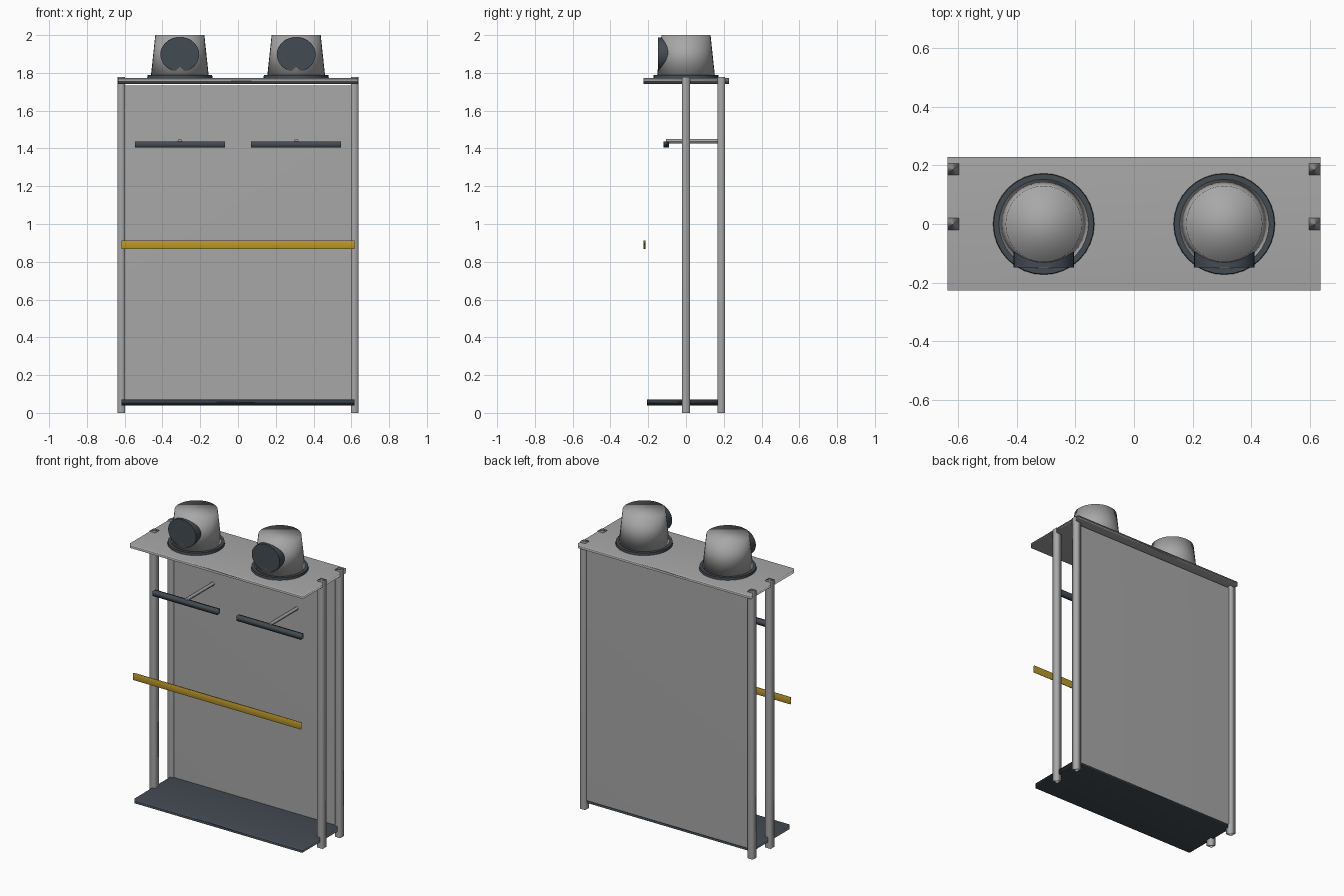
import bpy
import math

if "Cube" in bpy.data.objects:
    bpy.data.objects.remove(bpy.data.objects["Cube"], do_unlink=True)


def make_material(name, rgb):
    mat = bpy.data.materials.new(name)
    mat.use_nodes = True
    colour = (*rgb, 1.0)
    mat.diffuse_color = colour
    mat.node_tree.nodes["Principled BSDF"].inputs["Base Color"].default_value = colour
    return mat


GREY = make_material("light_grey", (0.39, 0.39, 0.39))
DARK = make_material("dark_slate", (0.055, 0.070, 0.085))
YELLOW = make_material("yellow", (0.50, 0.31, 0.025))


def finish(name, mat):
    obj = bpy.context.object
    obj.name = name
    obj.data.materials.append(mat)
    return obj


def box(name, low, high, mat):
    """Soft-shaded box between two corners; large faces keep flat normals."""
    centre = [(a + b) / 2 for a, b in zip(low, high)]
    bpy.ops.mesh.primitive_cube_add(size=1, location=centre)
    obj = finish(name, mat)
    obj.scale = [b - a for a, b in zip(low, high)]
    bpy.ops.object.transform_apply(location=False, rotation=False, scale=True)
    bpy.ops.object.shade_smooth()
    obj.modifiers.new("weighted_normals", "WEIGHTED_NORMAL")
    return obj


def cone(name, r_low, r_high, low, high, x, mat, sides=32):
    bpy.ops.mesh.primitive_cone_add(
        vertices=sides, radius1=r_low, radius2=r_high,
        depth=high - low, location=(x, 0, (low + high) / 2))
    return finish(name, mat)


def rod_along_y(name, radius, y_front, y_back, x, z, mat, sides):
    bpy.ops.mesh.primitive_cylinder_add(
        vertices=sides, radius=radius, depth=y_back - y_front,
        location=(x, (y_front + y_back) / 2, z), rotation=(math.pi / 2, 0, 0))
    obj = finish(name, mat)
    bpy.ops.object.transform_apply(location=False, rotation=True, scale=False)
    return obj


# Frame: roof, back panel, floor and front rail
box("roof", (-0.636, -0.226, 1.742), (0.636, 0.228, 1.773), GREY)
box("back_panel", (-0.617, 0.177, 0.06), (0.617, 0.193, 1.732), GREY)
box("floor", (-0.617, -0.206, 0.04), (0.617, 0.187, 0.072), DARK)
box("front_rail", (-0.617, -0.224, 0.868), (0.617, -0.214, 0.912), YELLOW)

POST_HALF = 0.02
for side, sx in (("right", -1), ("left", 1)):
    # Posts
    for place, y in (("middle", 0.0), ("back", 0.187)):
        x = sx * 0.617
        box(f"{side}_{place}_post",
            (x - POST_HALF, y - POST_HALF, 0),
            (x + POST_HALF, y + POST_HALF, 1.777), GREY)

    # Handle bar on its arm
    x = sx * 0.308
    box(f"{side}_handle_bar", (x - 0.238, -0.118, 1.405), (x + 0.238, -0.09, 1.437), DARK)
    rod_along_y(f"{side}_handle_arm", 0.012, -0.105, 0.18, x, 1.438, GREY, 12)
    bpy.ops.object.shade_smooth_by_angle()

    # Lamp: collar, tapered housing and flat lens
    cone(f"{side}_lamp_collar", 0.173, 0.171, 1.772, 1.789, x, DARK)
    bpy.ops.object.shade_smooth_by_angle()
    cone(f"{side}_lamp_housing", 0.153, 0.130, 1.785, 2.0, x, GREY)
    bpy.ops.object.shade_smooth()
    lens = rod_along_y(f"{side}_lamp_lens", 0.103, -0.148, -0.08, x, 1.898, DARK, 32)
    lens.scale.z = 0.88
    bpy.ops.object.shade_smooth_by_angle()
